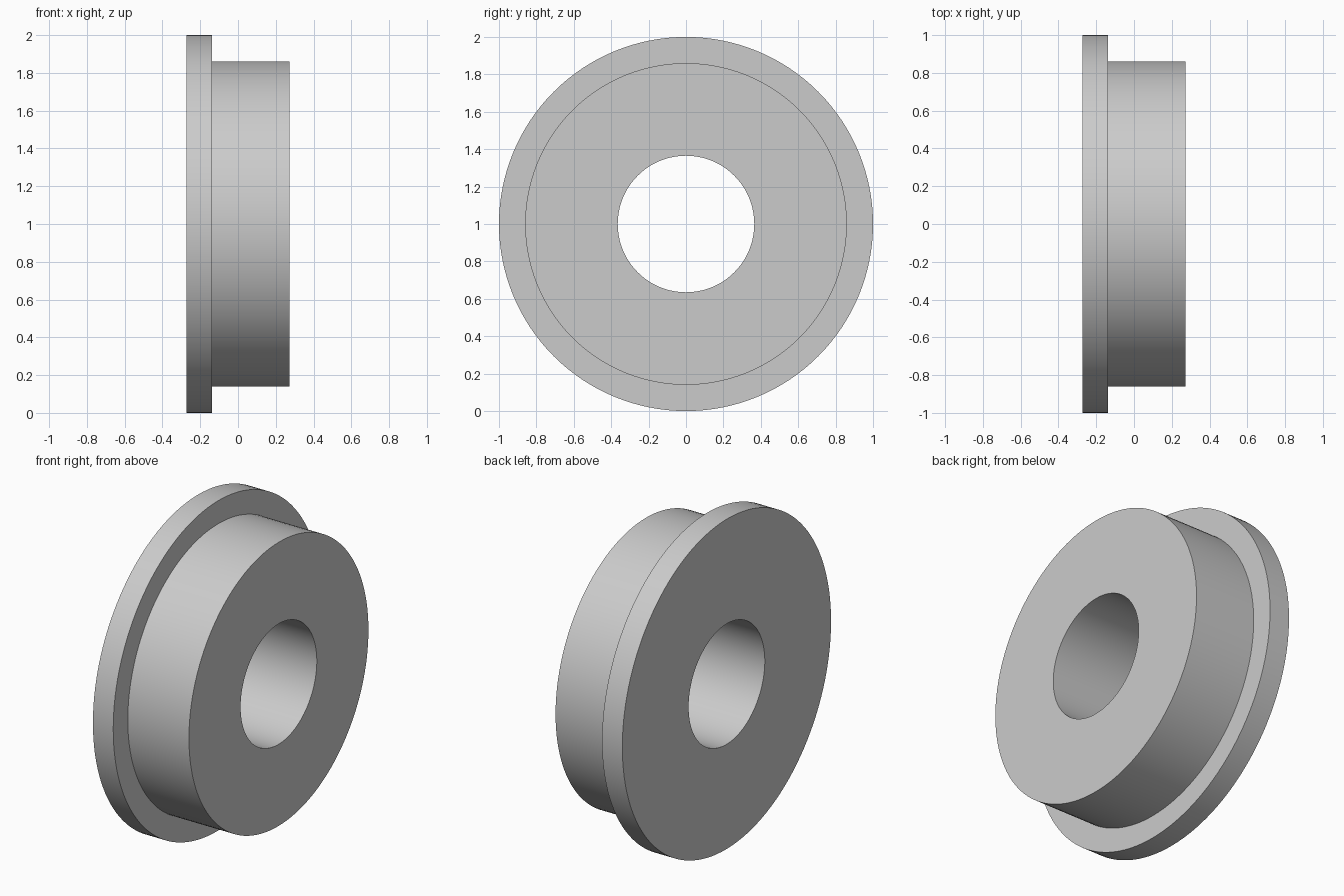
import bpy
import bmesh
from math import cos, sin, tau, radians

cube = bpy.data.objects.get("Cube")
if cube:
    bpy.data.objects.remove(cube, do_unlink=True)

SEGMENTS = 128
FLANGE_R, HUB_R, BORE_R = 1.0, 0.86, 0.365
X_BACK, X_STEP, X_END = -0.273, -0.137, 0.273

# Plain grey metal
grey = bpy.data.materials.new("grey metal")
grey.use_nodes = True
colour = (0.6, 0.6, 0.6, 1.0)
grey.diffuse_color = colour
grey.node_tree.nodes["Principled BSDF"].inputs["Base Color"].default_value = colour

# Closed cross-section (x, radius) of the flanged bushing
profile = [(X_BACK, BORE_R), (X_BACK, FLANGE_R), (X_STEP, FLANGE_R),
           (X_STEP, HUB_R), (X_END, HUB_R), (X_END, BORE_R)]

# Revolve the section about the x axis
bm = bmesh.new()
rings = []
for i in range(SEGMENTS):
    a = tau * i / SEGMENTS
    rings.append([bm.verts.new((x, r * cos(a), r * sin(a))) for x, r in profile])
for i, ring in enumerate(rings):
    following = rings[(i + 1) % SEGMENTS]
    for j in range(len(profile)):
        k = (j + 1) % len(profile)
        bm.faces.new((ring[j], ring[k], following[k], following[j]))
bmesh.ops.recalc_face_normals(bm, faces=bm.faces)

mesh = bpy.data.meshes.new("flanged_bushing")
bm.to_mesh(mesh)
bm.free()
mesh.materials.append(grey)
bushing = bpy.data.objects.new("flanged_bushing", mesh)
bushing.location.z = FLANGE_R
bpy.context.collection.objects.link(bushing)

# Smooth round walls, crisp rims
bpy.context.view_layer.objects.active = bushing
bushing.select_set(True)
bpy.ops.object.shade_smooth_by_angle(angle=radians(30))
